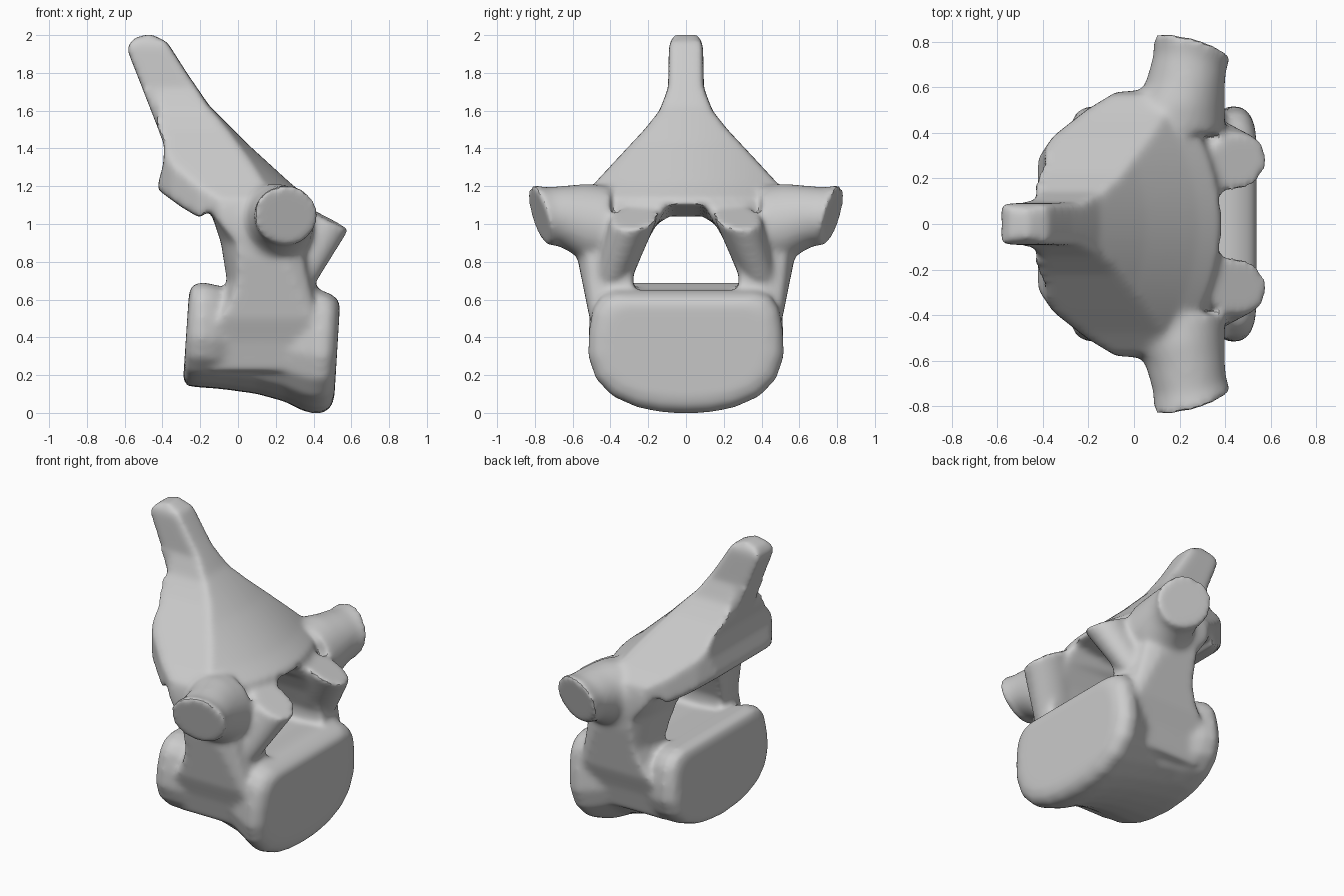
import bpy, bmesh
from math import cos, sin, tau
from mathutils import Vector

if "Cube" in bpy.data.objects:
    bpy.data.objects.remove(bpy.data.objects["Cube"], do_unlink=True)

bone = bpy.data.materials.new("bone_grey")
bone.use_nodes = True
grey = (0.6, 0.6, 0.6, 1)
bone.diffuse_color = grey
bone.node_tree.nodes["Principled BSDF"].inputs["Base Color"].default_value = grey


def finish(bm, name):
    bmesh.ops.triangulate(bm, faces=bm.faces)
    bmesh.ops.recalc_face_normals(bm, faces=bm.faces)
    mesh = bpy.data.meshes.new(name)
    bm.to_mesh(mesh)
    bm.free()
    ob = bpy.data.objects.new(name, mesh)
    bpy.context.collection.objects.link(ob)
    return ob


def loft(name, rings):
    """Skin closed rings of equal length and cap both ends."""
    bm = bmesh.new()
    rows = [[bm.verts.new(p) for p in ring] for ring in rings]
    for a, b in zip(rows, rows[1:]):
        for i in range(len(a)):
            j = (i + 1) % len(a)
            bm.faces.new((a[i], a[j], b[j], b[i]))
    bm.faces.new(rows[0])
    bm.faces.new(rows[-1])
    return finish(bm, name)


def hull(name, points):
    bm = bmesh.new()
    for p in points:
        bm.verts.new(p)
    bmesh.ops.convex_hull(bm, input=bm.verts)
    return finish(bm, name)


def ring(centre, u, v, n=28):
    c, u, v = Vector(centre), Vector(u), Vector(v)
    return [c + u * cos(tau * i / n) + v * sin(tau * i / n) for i in range(n)]


def both_sides(half):
    """Complete a half outline by mirroring its first coordinate."""
    return half + [(-a, b) for a, b in reversed(half)]


def use(ob, kind, **settings):
    mod = ob.modifiers.new(kind.title(), kind)
    for key, value in settings.items():
        setattr(mod, key, value)
    bpy.context.view_layer.objects.active = ob
    bpy.ops.object.modifier_apply(modifier=mod.name)


def cut(ob, cutter, operation):
    use(ob, "BOOLEAN", object=cutter, operation=operation, solver="EXACT")
    bpy.data.objects.remove(cutter, do_unlink=True)


# Arch and spine: side profile, bowed across the width
side = [(-.588, 1.93), (-.55, 1.985), (-.465, 2.007), (-.375, 1.965), (-.27, 1.8),
        (-.15, 1.625), (.05, 1.425), (.28, 1.215), (.38, 1.135), (.40, 1.05),
        (.38, .85), (.41, .7), (.44, .58), (.46, .45), (.42, .2), (-.15, .2),
        (-.18, .45), (-.09, .6), (-.06, .7), (-.09, .9), (-.15, 1.08), (-.2, 1.03),
        (-.3, 1.09), (-.43, 1.185), (-.395, 1.32), (-.39, 1.42)]


def bow(x, y, z):
    """Round the upper face backwards and the pedicles inwards, away from the middle."""
    if x + z > 1.3:
        x -= .62 * y * y
    elif z < 1.0:
        x = .18 + (x - .18) * (1 - 4 * max(0, abs(y) - .3) ** 2)
    return x, y, z


widths = [i * .065 for i in range(-10, 11)]
arch = loft("arch", [[bow(x, y, z) for x, z in side] for y in widths])

# Trim by the end-on and plan outlines
end_on = both_sides([(.05, 2.03), (.09, 1.95), (.095, 1.72), (.14, 1.6), (.22, 1.5),
                     (.36, 1.35), (.48, 1.22), (.57, 1.13), (.59, 1.0), (.575, .82),
                     (.54, .65), (.51, .5), (.465, .38), (.42, .22)])
plan = both_sides([(.1, -.62), (.1, -.42), (.17, -.435), (.29, -.42), (.385, -.355),
                   (.50, -.21), (.58, -.08), (.59, .12), (.56, .28), (.49, .42),
                   (.38, .48), (.16, .48)])
cut(arch, loft("end_trim", [[(x, y, z) for y, z in end_on] for x in (-.9, .9)]), "INTERSECT")
cut(arch, loft("plan_trim", [[(x, y, z) for y, x in plan] for z in (.1, 2.3)]), "INTERSECT")

# Canal running through the arch, its roof rising towards +x
canal = []
for x, top in ((-.9, .99), (-.2, 1.03), (.4, 1.10), (.9, 1.16)):
    canal.append([(x, y, z) for y, z in both_sides(
        [(.27, .4), (.28, .73), (.22, .88), (.155, 1.0), (.1, top)])])
cut(arch, loft("canal", canal), "DIFFERENCE")

# Body: waisted drum with flat end plates
section = [(0, 0), (.25, .01), (.5, .05), (.75, .14), (.92, .28), (1, .47),
           (.99, .68), (.95, .86), (.86, .96), (.72, 1), (.3, 1)]
section = section + [(-a, b) for a, b in reversed(section[1:])]
stations = [(-.275, .18, .63, .44), (-.257, .143, .68, .49), (-.2, .135, .69, .52),
            (-.13, .13, .68, .505), (-.04, .12, .655, .46), (.1, .10, .64, .435),
            (.26, .06, .64, .45), (.36, .01, .65, .49), (.42, -.005, .65, .52),
            (.475, .002, .63, .515), (.51, .035, .605, .48), (.525, .08, .575, .43)]
body = loft("body", [[(x + .03 * (t - .5) * (abs(x) > .15), y * w, lo + t * (hi - lo))
                      for y, t in section] for x, lo, hi, w in stations])

parts = [arch, body]
for s in (1, -1):
    # Side process with a slanted end, flaring into the arch
    parts.append(loft("side_process", [
        ring((.255, s * .778, 1.047), (.172, s * -.045, 0), (0, s * .043, .162)),
        ring((.245, s * .71, 1.04), (.16, s * -.03, 0), (0, s * .03, .155)),
        ring((.225, s * .62, 1.03), (.175, 0, 0), (0, 0, .175)),
        ring((.195, s * .52, 1.0), (.205, 0, 0), (0, 0, .215)),
        ring((.19, s * .4, .98), (.21, 0, 0), (0, 0, .22))]))
    # Flared joint facet
    parts.append(hull("joint_facet", ring((.452, s * .27, 1.04), (.135, s * .03, -.07), (-.02, s * .125, 0))
                      + ring((.28, s * .39, .70), (.14, 0, 0), (0, .10, 0))))

# Fuse everything into one smooth bone
bpy.ops.object.select_all(action="DESELECT")
for part in parts:
    part.select_set(True)
bpy.context.view_layer.objects.active = arch
bpy.ops.object.join()
arch.name = "vertebra"
use(arch, "REMESH", mode="VOXEL", voxel_size=.016)
use(arch, "SMOOTH", factor=.5, iterations=16)

arch.data.materials.clear()
arch.data.materials.append(bone)
bpy.ops.object.shade_smooth_by_angle(angle=.6)
